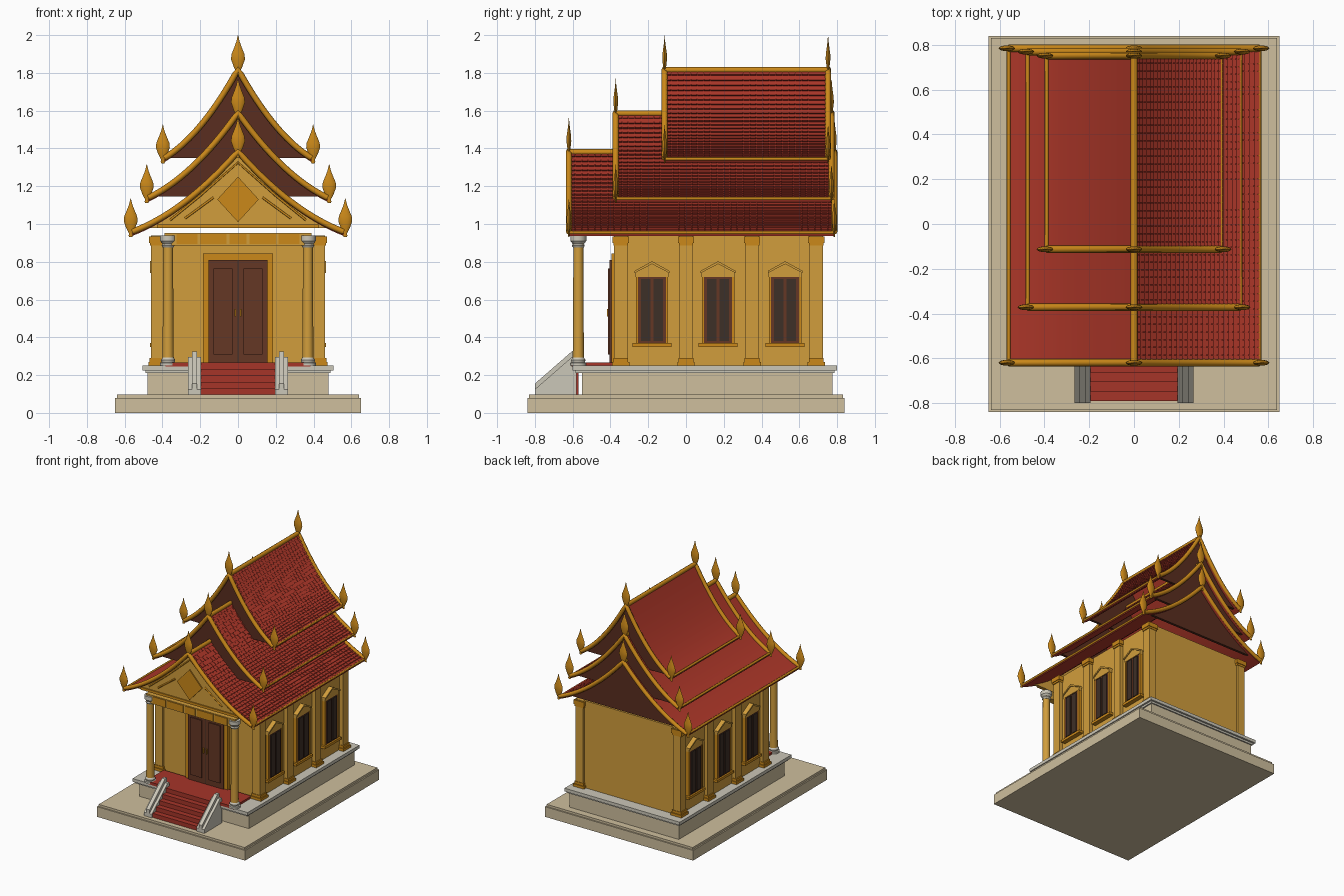
import bpy, bmesh, math
from mathutils import Vector

if "Cube" in bpy.data.objects:
    bpy.data.objects.remove(bpy.data.objects["Cube"])


def material(name, rgb):
    m = bpy.data.materials.new(name)
    m.diffuse_color = (*rgb, 1)
    m.use_nodes = True
    m.node_tree.nodes["Principled BSDF"].inputs["Base Color"].default_value = m.diffuse_color
    return m


STONE = material("pale stone", (0.62, 0.52, 0.34))
TRIM = material("grey trim", (0.60, 0.57, 0.48))
WALL = material("ochre wall", (0.64, 0.34, 0.045))
GOLD = material("gold", (0.60, 0.25, 0.01))
TILE = material("roof red", (0.42, 0.038, 0.022))
STEP = material("step red", (0.38, 0.035, 0.022))
GABLE = material("gable brown", (0.10, 0.027, 0.014))
DOOR = material("door brown", (0.13, 0.038, 0.018))
DARK = material("dark shutter", (0.048, 0.029, 0.02))


def finish(name, bm, mat, smooth=False):
    bmesh.ops.recalc_face_normals(bm, faces=bm.faces)
    me = bpy.data.meshes.new(name)
    bm.to_mesh(me)
    bm.free()
    me.materials.append(mat)
    ob = bpy.data.objects.new(name, me)
    bpy.context.collection.objects.link(ob)
    if smooth:
        bpy.ops.object.select_all(action='DESELECT')
        ob.select_set(True)
        bpy.context.view_layer.objects.active = ob
        bpy.ops.object.shade_smooth_by_angle(angle=math.radians(35))
    return ob


def prism(bm, pts, a0, a1, axis='y'):
    """Extrude a 2D outline between two positions on the given axis."""
    def co(p, a):
        return (p[0], a, p[1]) if axis == 'y' else (a, p[0], p[1])
    lo = [bm.verts.new(co(p, a0)) for p in pts]
    hi = [bm.verts.new(co(p, a1)) for p in pts]
    bm.faces.new(lo)
    bm.faces.new(hi[::-1])
    for i in range(len(pts)):
        j = (i + 1) % len(pts)
        bm.faces.new((lo[j], lo[i], hi[i], hi[j]))


def box(bm, x0, x1, y0, y1, z0, z1):
    prism(bm, [(x0, z0), (x1, z0), (x1, z1), (x0, z1)], y0, y1)


def boxes(name, mat, items):
    bm = bmesh.new()
    for b in items:
        box(bm, *b)
    return finish(name, bm, mat)


def mirrored(items):
    return items + [(-b[1], -b[0], *b[2:]) for b in items]


def lathe(bm, prof, x, y, z, n=16, sy=1.0):
    """Stack of rings (radius, height), optionally flattened in y."""
    rings = [[bm.verts.new((x + r * math.cos(k * math.tau / n),
                            y + sy * r * math.sin(k * math.tau / n), z + h))
              for k in range(n)] for r, h in prof]
    for a, b in zip(rings, rings[1:]):
        for k in range(n):
            bm.faces.new((a[k], a[(k + 1) % n], b[(k + 1) % n], b[k]))
    bm.faces.new(rings[0][::-1])
    bm.faces.new(rings[-1])


def tubes(name, paths, r, mat):
    cu = bpy.data.curves.new(name, 'CURVE')
    cu.dimensions = '3D'
    cu.bevel_depth = r
    cu.bevel_resolution = 2
    cu.use_fill_caps = True
    for path in paths:
        sp = cu.splines.new('POLY')
        sp.points.add(len(path) - 1)
        for p, c in zip(sp.points, path):
            p.co = (*c, 1)
    cu.materials.append(mat)
    ob = bpy.data.objects.new(name, cu)
    bpy.context.collection.objects.link(ob)


# Plinth and terrace
boxes("plinth", STONE, [(-.65, .65, -.84, .84, 0, .08), (-.64, .64, -.83, .83, .08, .097)])
boxes("terrace", STONE, [(-.48, .48, -.55, .775, .097, .215)])
boxes("terrace_cap", TRIM, [(-.49, .49, -.585, .785, .21, .225), (-.505, .505, -.60, .80, .225, .25)])
boxes("porch_floor", STEP, [(-.385, .385, -.605, -.38, .245, .266)])

# Stairs and their sloping side walls
boxes("stairs", STEP, [(-.195, .195, -.79 + .042 * i, -.57, .095, .13 + .034 * i) for i in range(5)])
bm = bmesh.new()
for s in (-1, 1):
    for a, b, d in ((.195, .265, .03), (.216, .244, 0)):
        prism(bm, [(-.80, .095), (-.80, .155 - d), (-.605, .325 - d), (-.58, .325 - d), (-.58, .095)],
              s * a, s * b, 'x')
finish("stair_side_walls", bm, TRIM)

# Hall walls and pilasters
boxes("hall_walls", WALL, [(-.43, .43, -.365, .71, .25, .94)])
PIL = (-.345, 0, .35, .69)
boxes("pilasters", WALL, mirrored([(.395, .46, y - .035, y + .035, .25, .94) for y in PIL]))
boxes("pilaster_bases_and_capitals", GOLD, mirrored(
    [(.39 - g, .465 + g, y - .036 - g, y + .036 + g, z0, z1) for y in PIL
     for g, z0, z1 in ((.01, .25, .27), (.003, .27, .29), (.002, .885, .90), (.007, .90, .935))]))

# Porch columns
shaft, trim = bmesh.new(), bmesh.new()
for s in (-1, 1):
    lathe(shaft, [(.030, .28), (.028, .5), (.026, .9)], s * .37, -.57, 0)
    lathe(trim, [(.043, .25), (.043, .265), (.035, .268), (.038, .28), (.030, .292)], s * .37, -.57, 0)
    lathe(trim, [(.028, .875), (.034, .885), (.030, .895), (.042, .91), (.042, .94)], s * .37, -.57, 0)
finish("porch_columns", shaft, WALL, True)
finish("column_bases_and_capitals", trim, TRIM, True)

# Porch beam with raised panels
boxes("porch_beam", WALL, [(-.39, .39, -.595, -.545, .885, .952)])
boxes("porch_beam_panels", GOLD, [(-.045, .045, -.601, -.594, .893, .947)] + mirrored(
    [(.06, .20, -.601, -.594, .893, .947), (.215, .325, -.601, -.594, .893, .947)]))

# Double door
boxes("door_frame", GOLD, [(-.185, -.155, -.395, -.36, .26, .845), (.155, .185, -.395, -.36, .26, .845),
                           (-.155, .155, -.395, -.36, .81, .845)])
boxes("door_leaves", DOOR, mirrored([(.003, .155, -.405, -.36, .266, .81)]))
boxes("door_gap", DARK, [(-.003, .003, -.40, -.36, .266, .81)])
boxes("door_panels", DOOR, mirrored([(.03, .13, -.413, -.404, .31, .765)]))
boxes("door_handles", GOLD, mirrored([(.01, .018, -.418, -.404, .51, .55)]))

# Side windows
frames, jambs, shutters, peds = [], [], [], bmesh.new()
for y in (-.18, .17, .525):
    frames += [(.42, .466, y - .103, y + .103, .35, .37),
               (.42, .455, y - .086, y - .074, .37, .73), (.42, .455, y + .074, y + .086, .37, .73)]
    jambs.append((.42, .452, y - .074, y + .074, .37, .725))
    for c in (-.033, .033):
        shutters.append((.42, .459, y + c - .025, y + c + .025, .38, .71))
    for s in (-1, 1):
        prism(peds, [(y - .088, .72), (y - .088, .745), (y, .795), (y + .088, .745), (y + .088, .72)],
              s * .42, s * .457, 'x')
        prism(peds, [(y - .092, .74), (y - .092, .752), (y, .803), (y + .092, .752), (y + .092, .74),
                     (y, .788)], s * .42, s * .465, 'x')
boxes("window_frames", GOLD, mirrored(frames))
boxes("window_jambs", DOOR, mirrored(jambs))
boxes("window_shutters", DARK, mirrored(shutters))
finish("window_pediments", peds, WALL)

# Tiered roofs: half width, ridge height, eave height, front, back, gable foot
TIERS = {"lower": (.56, 1.38, .955, -.62, .785, .978),
         "middle": (.475, 1.585, 1.135, -.372, .77, 1.145),
         "upper": (.39, 1.815, 1.345, -.113, .752, 1.35)}
N = 24
LEAF = [(.008, -.03), (.012, -.022), (.008, -.012), (.014, 0), (.024, .02), (.037, .058), (.034, .085),
        (.02, .12), (.009, .15), (.001, .185)]
finials = bmesh.new()
for name, (w, zt, ze, y0, y1, foot) in TIERS.items():
    half = []
    for i in range(N + 1):
        t = i / N
        half.append((w * t, ze + (zt - ze) * (1 - t) * (1 - .5 * t)))
    full = [(-x, z) for x, z in half[:0:-1]] + half

    # Curved shell
    bm = bmesh.new()
    prism(bm, full + [(x, z - .018) for x, z in full[::-1]], y0, y1)
    finish(name + "_roof", bm, TILE, True)

    # Wedge tiles on the right slope
    bm = bmesh.new()
    cols = round((y1 - y0) / .034)
    step = (y1 - y0) / cols
    for p, q in zip(half, half[1:]):
        d = Vector((q[0] - p[0], q[1] - p[1])).normalized()
        tip = (q[0] - d.y * .009, q[1] + d.x * .009)
        for c in range(cols):
            prism(bm, [p, tip, q], y0 + c * step + .001, y0 + (c + 1) * step - .001)
    finish(name + "_roof_tiles", bm, TILE)

    # Gable infill at both ends
    under = [(x, z - .01) for x, z in full if z - .01 > foot]
    outline = [(under[0][0] - .01, foot)] + under + [(under[-1][0] + .01, foot)]
    for end, a in (("front", y0 + .03), ("back", y1 - .03)):
        bm = bmesh.new()
        prism(bm, outline, a - .01, a + .01)
        finish(name + "_gable_" + end, bm, WALL if (name, end) == ("lower", "front") else GABLE)

    # Gold edging: bargeboards, ridge and eaves
    tubes(name + "_bargeboards", [[(x, y, z + .004) for x, z in full] for y in (y0, y1)], .016, GOLD)
    tubes(name + "_ridge", [[(0, y0, zt), (0, y1, zt)]], .016, GOLD)
    tubes(name + "_eaves", [[(s * w, y0, ze), (s * w, y1, ze)] for s in (-1, 1)], .009, GOLD)

    # Flame finials on ridge ends and corners
    for y in (y0, y1):
        lathe(finials, LEAF, 0, y, zt, 10, .36)
        for s in (-1, 1):
            lathe(finials, [(r, h * .95) for r, h in LEAF], s * (w + .008), y, ze + .005, 10, .36)
finish("flame_finials", finials, GOLD, True)

# Front gable ornament
Y = -.60
boxes("gable_cornice", GOLD, [(-.43, .43, Y - .008, Y + .01, .978, .998)])
bm = bmesh.new()
prism(bm, [(-.11, 1.13), (0, 1.01), (.11, 1.13), (0, 1.25)], Y - .009, Y)
finish("gable_diamond", bm, GOLD)
tubes("gable_mouldings", [[(-.36, Y, 1.02), (-.2, Y, 1.15), (0, Y, 1.325), (.2, Y, 1.15), (.36, Y, 1.02)]] +
      [[(s * .28, Y, 1.03), (s * .13, Y, 1.14)] for s in (-1, 1)], .006, GOLD)
